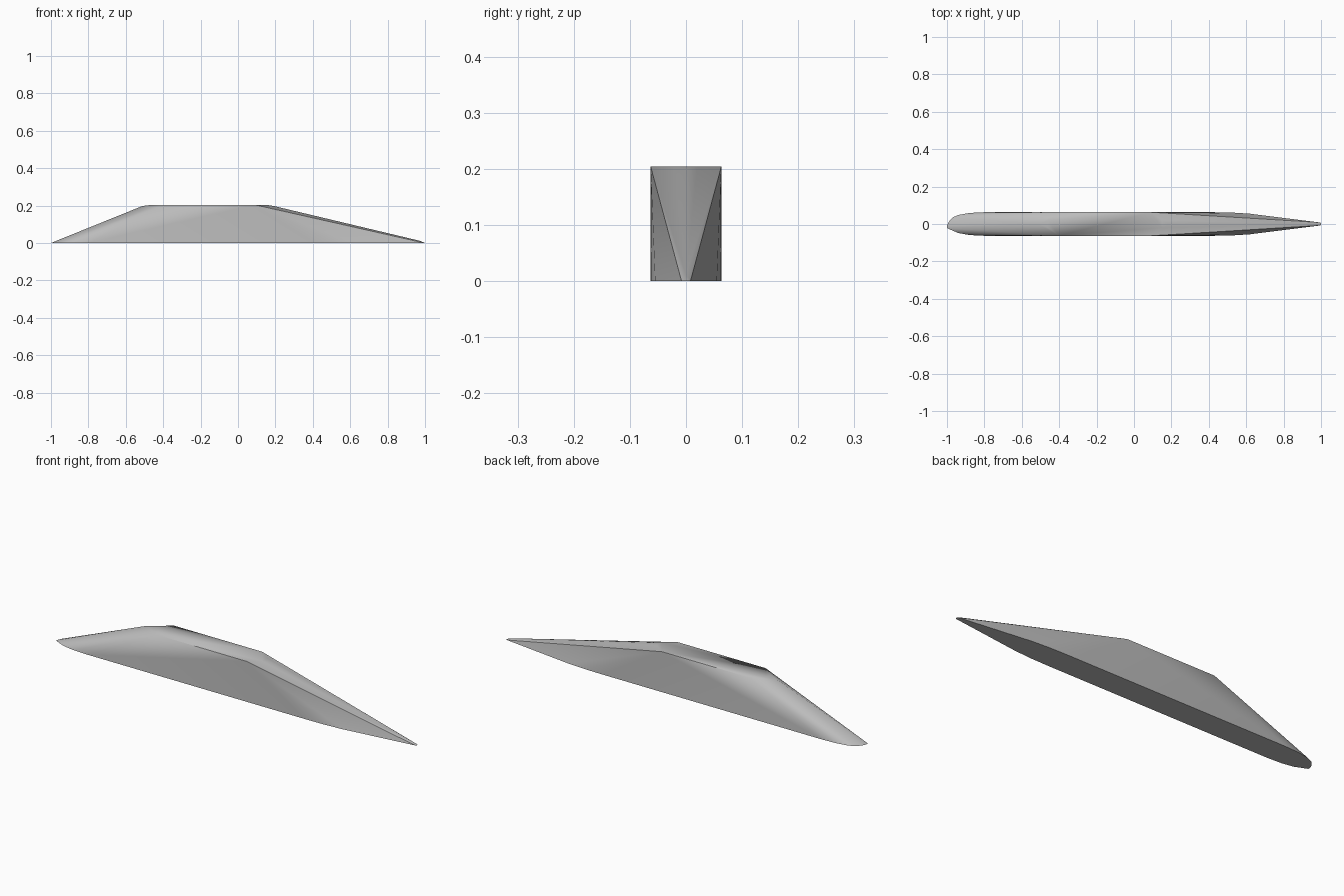
import bpy
import bmesh
from math import radians

cube = bpy.data.objects.get("Cube")
if cube:
    bpy.data.objects.remove(cube, do_unlink=True)

HEIGHT = 0.204
HALF = 0.063

# Plain grey stone
grey = bpy.data.materials.new("plain_grey")
grey.use_nodes = True
colour = (0.5, 0.5, 0.5, 1)
grey.diffuse_color = colour
grey.node_tree.nodes["Principled BSDF"].inputs["Base Color"].default_value = colour

# Base outline: blunt end at -x, long taper at +x (x, half width)
base = [(-0.97, 0.035), (-0.94, 0.048), (-0.88, 0.059), (-0.8, HALF),
        (0.42, HALF), (0.52, 0.0615), (0.62, 0.055), (0.8, 0.032), (0.995, 0.008)]
# Deck outline: short rounded ends
deck = [(-0.4, HALF), (0.09, HALF)]

bm = bmesh.new()
for side in (-1, 1):
    for x, w in base:
        bm.verts.new((x, side * w, 0))
    for x, w in deck:
        bm.verts.new((x, side * w, HEIGHT))

# Slightly skewed blunt tip, narrow pointed tip
for x, y in ((-1, -0.022), (-1, -0.008), (-0.99, 0.012), (1, -0.004), (1, 0.004)):
    bm.verts.new((x, y, 0))

# Deck ends, eased into the ramps
for x, y, z in ((-0.46, 0.02, HEIGHT), (-0.46, -0.02, HEIGHT), (-0.51, 0, 0.198),
                (0.15, 0.02, HEIGHT), (0.15, -0.02, HEIGHT), (0.19, 0, 0.198),
                (0.975, 0, 0.011)):
    bm.verts.new((x, y, z))

# Stretch a skin over the outlines
hull = bmesh.ops.convex_hull(bm, input=bm.verts)
loose = [v for v in bm.verts if not v.link_faces]
bmesh.ops.delete(bm, geom=loose, context="VERTS")
bmesh.ops.dissolve_limit(bm, angle_limit=radians(0.2), verts=bm.verts, edges=bm.edges)
bmesh.ops.recalc_face_normals(bm, faces=bm.faces)

mesh = bpy.data.meshes.new("tapered_body")
bm.to_mesh(mesh)
bm.free()
mesh.materials.append(grey)
body = bpy.data.objects.new("tapered_body", mesh)
bpy.context.collection.objects.link(body)

# Soft shading with crisp deck and base edges
bpy.context.view_layer.objects.active = body
body.select_set(True)
bpy.ops.object.shade_smooth_by_angle(angle=radians(30))
